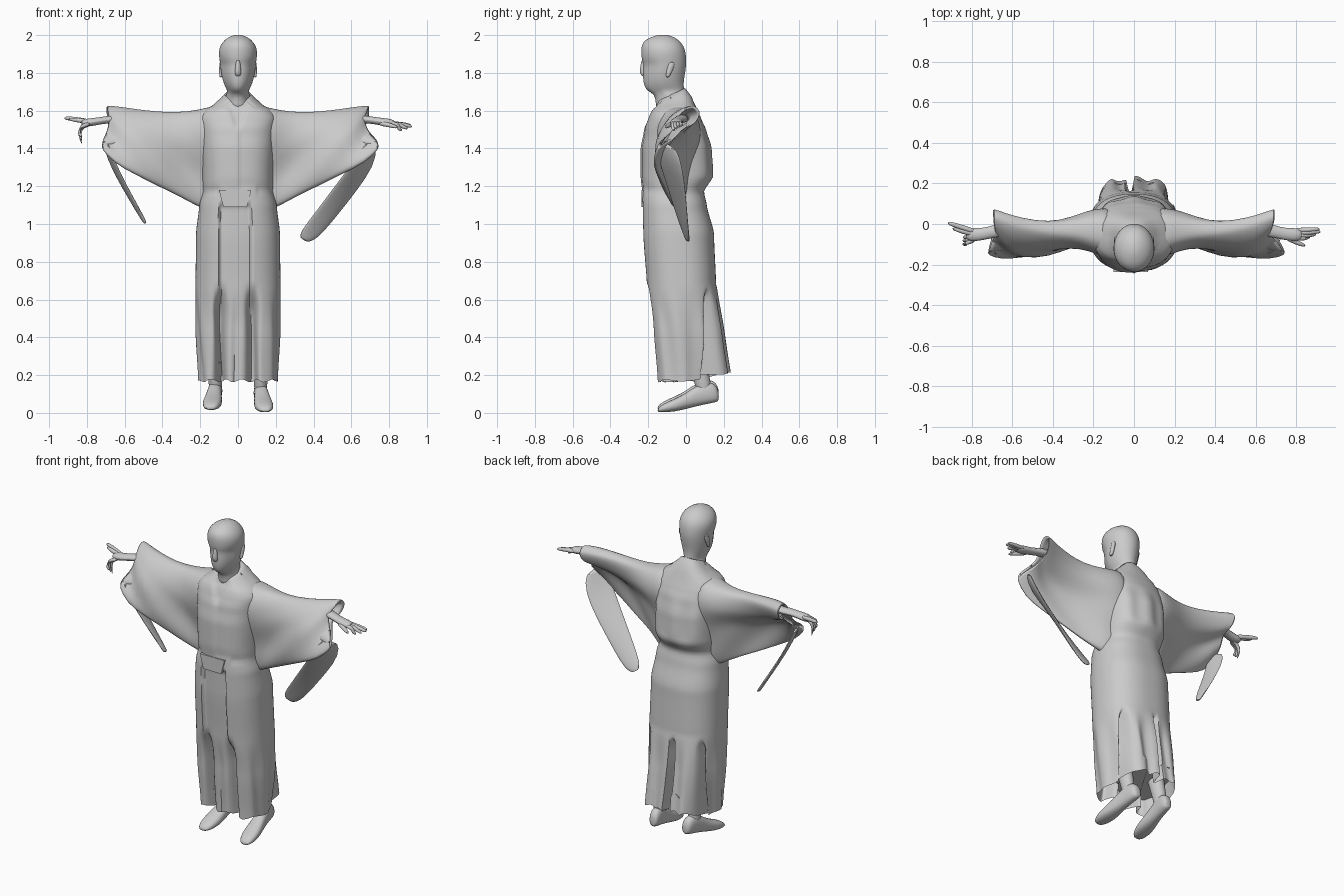
import bpy, bmesh, math
from math import sin, cos, pi
from mathutils import Vector

cube = bpy.data.objects.get("Cube")
if cube:
    bpy.data.objects.remove(cube)

mat = bpy.data.materials.new("plain grey")
mat.use_nodes = True
GREY = (0.6, 0.6, 0.6, 1)
mat.diffuse_color = GREY
mat.node_tree.nodes["Principled BSDF"].inputs["Base Color"].default_value = GREY


def loft(name, rings, subsurf=0, angle=50):
    """Skin a list of closed rings of points and cap both ends."""
    bm = bmesh.new()
    rows = [[bm.verts.new(p) for p in ring] for ring in rings]
    n = len(rows[0])
    for a, b in zip(rows, rows[1:]):
        for i in range(n):
            j = (i + 1) % n
            bm.faces.new((a[i], a[j], b[j], b[i]))
    bm.faces.new(rows[0][::-1])
    bm.faces.new(rows[-1])
    bmesh.ops.recalc_face_normals(bm, faces=bm.faces)
    me = bpy.data.meshes.new(name)
    bm.to_mesh(me)
    bm.free()
    me.materials.append(mat)
    ob = bpy.data.objects.new(name, me)
    bpy.context.collection.objects.link(ob)
    if subsurf:
        ob.modifiers.new("Subsurf", 'SUBSURF').levels = subsurf
    bpy.ops.object.select_all(action='DESELECT')
    ob.select_set(True)
    bpy.context.view_layer.objects.active = ob
    bpy.ops.object.shade_smooth_by_angle(angle=math.radians(angle))


def tube(name, stations, flat=1.0, n=10):
    """Limb through (x, y, z, radius) stations; flat scales its height."""
    pts = [Vector(s[:3]) for s in stations]
    rings = []
    for i, s in enumerate(stations):
        d = (pts[min(i + 1, len(pts) - 1)] - pts[max(i - 1, 0)]).normalized()
        side = d.cross(Vector((0, 0, 1))).normalized()
        up = side.cross(d)
        rings.append([pts[i] + s[3] * (side * cos(2 * pi * k / n) + up * flat * sin(2 * pi * k / n))
                      for k in range(n)])
    loft(name, rings, 1)


def step(a, b, x):
    t = max(0, min(1, (x - a) / (b - a)))
    return t * t * (3 - 2 * t)


def bump(x, centre, width):
    return math.exp(-((x - centre) / width) ** 2)


def power(v, e):
    return math.copysign(abs(v) ** e, v)


def sample(table, z):
    """Smooth lookup of the values after the key in a sorted table."""
    for a, b in zip(table, table[1:]):
        if z <= b[0]:
            t = step(a[0], b[0], z) * 0.5 + 0.5 * max(0, (z - a[0]) / (b[0] - a[0]))
            return [p + (q - p) * t for p, q in zip(a[1:], b[1:])]
    return table[-1][1:]


# Robe: height, half width, front y, back y
ROBE = [(0.17, .205, -.172, .125), (0.45, .22, -.192, .145), (0.66, .225, -.212, .16),
        (0.95, .222, -.232, .148), (1.10, .205, -.235, .11), (1.17, .185, -.232, .095),
        (1.25, .19, -.24, .14), (1.40, .195, -.24, .13), (1.50, .20, -.222, .105),
        (1.56, .205, -.20, .08), (1.60, .18, -.185, .06), (1.64, .115, -.172, .035),
        (1.685, .062, -.162, -.005)]
rings = []
N, ROWS = 160, 80
for r in range(ROWS + 1):
    z = 0.17 + 1.515 * r / ROWS
    hw, yf, yb = sample(ROBE, z)
    cy, d = (yf + yb) / 2, (yb - yf) / 2
    low = 1 - step(.45, .68, z)
    ring = []
    for k in range(N):
        c, s = cos(2 * pi * k / N), sin(2 * pi * k / N)
        x, y, rise = hw * power(c, .8), cy + d * power(s, .85), 0
        if s < 0:
            # recessed front opening, leg gaps, crossed collar and seam
            y += .026 * (1 - step(1.09, 1.12, z)) * step(-.105, -.09, x) * (1 - step(.06, .075, x))
            y += .10 * bump(abs(x + .01), .085, .026) * (1 - step(.5, .7, z))
            y += .02 * bump(x, -.01, .008) * low
            y += .012 * (1 - step(0, .012, abs(x) - .36 * (z - 1.5))) * step(1.5, 1.53, z)
            y += .006 * step(0, .012, x) * step(1.17, 1.2, z) * (1 - step(1.45, 1.55, z))
            y += .010 * bump(z, 1.18, .012) * step(.09, .11, abs(x))
        else:
            # two flared back panels, split at the sides and the middle
            y += .10 * step(.2, .85, s) * max(0, (.68 - z) / .5)
            y += .012 * low * step(.3, .7, s) * cos(x * 50)
            for slit, depth in ((-.18, .07), (-.02, .10), (.172, .07)):
                y -= depth * bump(x, slit, .010) * (1 - step(.58, .66, z))
            y += .006 * step(1.2, 1.3, z) * (1 - step(1.4, 1.55, z)) * cos(x * 45)
            rise = .045 * step(.35, .85, s) * (1 - step(.17, .4, z))
        rise += .035 * s * step(1.58, 1.68, z) + .008 * sin(5 * pi * x / .2) * (1 - step(.17, .25, z))
        x += .006 * low * sin(9 * 2 * pi * k / N + z * 5)
        ring.append((x, y, z + rise))
    rings.append(ring)
inner = [(x * .93, y * .93, z + .10) for x, y, z in rings[0]]
loft("robe", [inner] + rings, angle=60)

# Belt end tucked over the front opening
loft("belt_panel", [[(-.015 + sx * w, y, z) for sx, y in ((-1, -.2), (-1, -.236), (1, -.236), (1, -.2))]
                    for z, w in ((1.09, .058), (1.10, .065), (1.165, .082), (1.18, .085))])

# Head: height, half width, front y, back y
HEAD = [(1.59, .085, -.165, .02), (1.64, .068, -.158, .012), (1.69, .062, -.168, -.004),
        (1.703, .055, -.206, -.008), (1.73, .070, -.222, -.012), (1.765, .083, -.228, -.010),
        (1.81, .092, -.230, -.002), (1.845, .095, -.225, .002), (1.87, .099, -.236, .003),
        (1.91, .104, -.238, -.001), (1.945, .096, -.238, -.012), (1.978, .070, -.216, -.04),
        (1.997, .034, -.165, -.08), (2.002, .01, -.14, -.11)]
loft("head", [[(w * cos(2 * pi * k / 24) * (.9 if sin(2 * pi * k / 24) < -.3 and z < 1.87 else 1),
                (f + b) / 2 + (b - f) / 2 * sin(2 * pi * k / 24), z) for k in range(24)]
              for z, w, f, b in HEAD], 1, angle=80)

# Nose and ears
loft("nose", [[(w * cos(2 * pi * k / 8), y + d * sin(2 * pi * k / 8), z) for k in range(8)]
              for z, w, d, y in ((1.78, .014, .010, -.222), (1.80, .020, .022, -.226),
                                 (1.825, .016, .020, -.225), (1.875, .012, .010, -.226))], 1)
for side, label in ((1, "left"), (-1, "right")):
    loft("ear_" + label,
         [[(side * (.089 + .011 * sin(2 * pi * k / 10)), -.085 + d * cos(2 * pi * k / 10) + (z - 1.82) * .3, z)
           for k in range(10)] for z, d in ((1.775, .008), (1.795, .014), (1.835, .021), (1.86, .012))], 1)

# Sleeves: x, top y, top z, bottom y, bottom z, upper and lower half thickness
SLEEVE = [(.08, -.05, 1.635, -.04, 1.05, .15, .07), (.16, -.04, 1.618, -.04, 1.07, .145, .06),
          (.23, -.025, 1.602, -.055, 1.10, .118, .052), (.31, -.022, 1.592, -.085, 1.145, .086, .046),
          (.42, -.02, 1.592, -.12, 1.20, .070, .05), (.55, .008, 1.605, -.15, 1.265, .068, .045),
          (.64, .038, 1.615, -.16, 1.315, .066, .035), (.70, .066, 1.618, -.142, 1.395, .056, .024)]
M = 36


def sleeve_ring(x, ty, tz, by, bz, up, lo, shrink=1.0, lean=0.0):
    top, bot = Vector((x, ty, tz)), Vector((x, by, bz))
    axis = bot - top
    across = Vector((0, axis.z, -axis.y)).normalized()
    pts = []
    for k in range(M):
        a = 2 * pi * k / M
        t = .5 - .5 * cos(a) * shrink
        half = (up + (lo - up) * step(.1, .75, t)) * shrink
        if a > pi:
            half *= 1 - .65 * step(.25, .55, t) * step(.15, .35, x)
        p = top + axis * t + across * half * power(sin(a), .7)
        # pouch, hanging folds and the slanted notched cuff
        p.y -= .036 * sin(pi * t) * step(.3, .5, x) * (1 - step(.6, .7, x))
        p += across * .011 * sin(t * 10 + x * 16) * step(.2, .5, t) * step(.15, .3, x)
        p.x += lean * (step(.5, 1, t) - .5 * bump(t, .4, .2))
        pts.append(p)
    return pts


for side, label in ((1, "left"), (-1, "right")):
    reach = .05 if side > 0 else .025
    rows = [sleeve_ring(*s, lean=reach * step(.55, .7, s[0])) for s in SLEEVE]
    end = SLEEVE[-1]
    rows.append(sleeve_ring(*end, shrink=.86, lean=reach))
    rows.append(sleeve_ring(end[0] - .14, *end[1:], shrink=.7, lean=reach))
    loft("sleeve_" + label, [[(side * p.x, p.y, p.z) for p in row] for row in rows], 1, angle=70)

    # Hanging cuff tongue, a thin diagonal sheet: centre x, y, z, half spans in x and y
    if side > 0:
        tongue = ((.71, -.10, 1.43, .030, .05), (.675, -.085, 1.33, .046, .068), (.58, -.055, 1.20, .048, .054),
                  (.48, -.03, 1.07, .046, .038), (.40, -.008, .97, .044, .024), (.362, .003, .93, .034, .014),
                  (.348, .006, .914, .018, .007))
    else:
        tongue = ((.70, -.11, 1.43, .012, .05), (.68, -.09, 1.36, .014, .06), (.63, -.07, 1.25, .012, .05),
                  (.56, -.045, 1.125, .010, .036), (.505, -.025, 1.03, .008, .022), (.49, -.02, 1.0, .004, .01))
    loft("cuff_tongue_" + label,
         [[(side * (x + w * cos(2 * pi * k / 12) - .008 * sin(2 * pi * k / 12)),
            y + d * cos(2 * pi * k / 12) + .010 * sin(2 * pi * k / 12),
            z - .6 * w * cos(2 * pi * k / 12)) for k in range(12)] for x, y, z, w, d in tongue], 1)

    # Forearm and palm
    tube("hand_" + label, [(side * x, y, z, r) for x, y, z, r in
         ((.55, -.01, 1.56, .04), (.67, -.03, 1.555, .034), (.72, -.045, 1.548, .03),
          (.77, -.052, 1.54, .034), (.81, -.053, 1.535, .034), (.83, -.053, 1.532, .022))], .65)

# Fingers of the open left hand
for i, (y, x, z) in enumerate(((-.030, .918, 1.52), (-.043, .922, 1.515), (-.057, .90, 1.505), (-.07, .87, 1.495))):
    tube("left_finger_%d" % i, [(.79, y, 1.535, .013), (.85, y, 1.53, .013),
                                (x - .02, y + .004, z + .006, .011), (x, y + .005, z, .006)], 1, 8)
tube("left_thumb", [(.74, -.06, 1.535, .015), (.80, -.09, 1.525, .014), (.85, -.11, 1.51, .008)], 1, 8)

# Right hand: two fingers pointing, the others drooping
tube("right_pointing_finger", [(-.78, -.04, 1.54, .015), (-.84, -.02, 1.552, .014),
                               (-.90, .0, 1.56, .012), (-.92, .006, 1.56, .007)], 1, 8)
tube("right_second_finger", [(-.78, -.052, 1.54, .015), (-.85, -.036, 1.55, .013),
                             (-.90, -.02, 1.556, .009)], 1, 8)
for i in range(3):
    y = -.065 - .017 * i
    tube("right_bent_finger_%d" % i, [(-.78, -.055 - .01 * i, 1.53, .014), (-.82 - .008 * i, y, 1.52, .012),
                                      (-.845, y, 1.48, .011), (-.825, y - .005, 1.42 + .02 * i, .007)], 1, 8)

# Feet and ankles: y, sole z, top z, half width
FOOT = ((-.152, .004, .022, .024), (-.12, .002, .05, .045), (-.06, .006, .075, .054), (0, .02, .105, .046),
        (.06, .035, .15, .038), (.12, .048, .17, .037), (.16, .056, .15, .032), (.174, .064, .11, .018))
for side, label, lift in ((1, "left", 0), (-1, "right", .012)):
    rows = []
    for y, lo, hi, w in FOOT:
        rows.append([(side * (.13 - .10 * y) + w * cos(2 * pi * k / 14), y,
                      (lo + hi) / 2 + lift + (hi - lo) / 2 * power(sin(2 * pi * k / 14), .7)) for k in range(14)])
    loft("foot_" + label, rows, 1)
    loft("ankle_" + label, [[(side * .12 + r * cos(2 * pi * k / 14), y + r * 1.2 * sin(2 * pi * k / 14), z)
                             for k in range(14)] for z, r, y in
                            ((.08, .034, .10), (.16, .036, .09), (.30, .045, .05), (.45, .05, .02))], 1)
